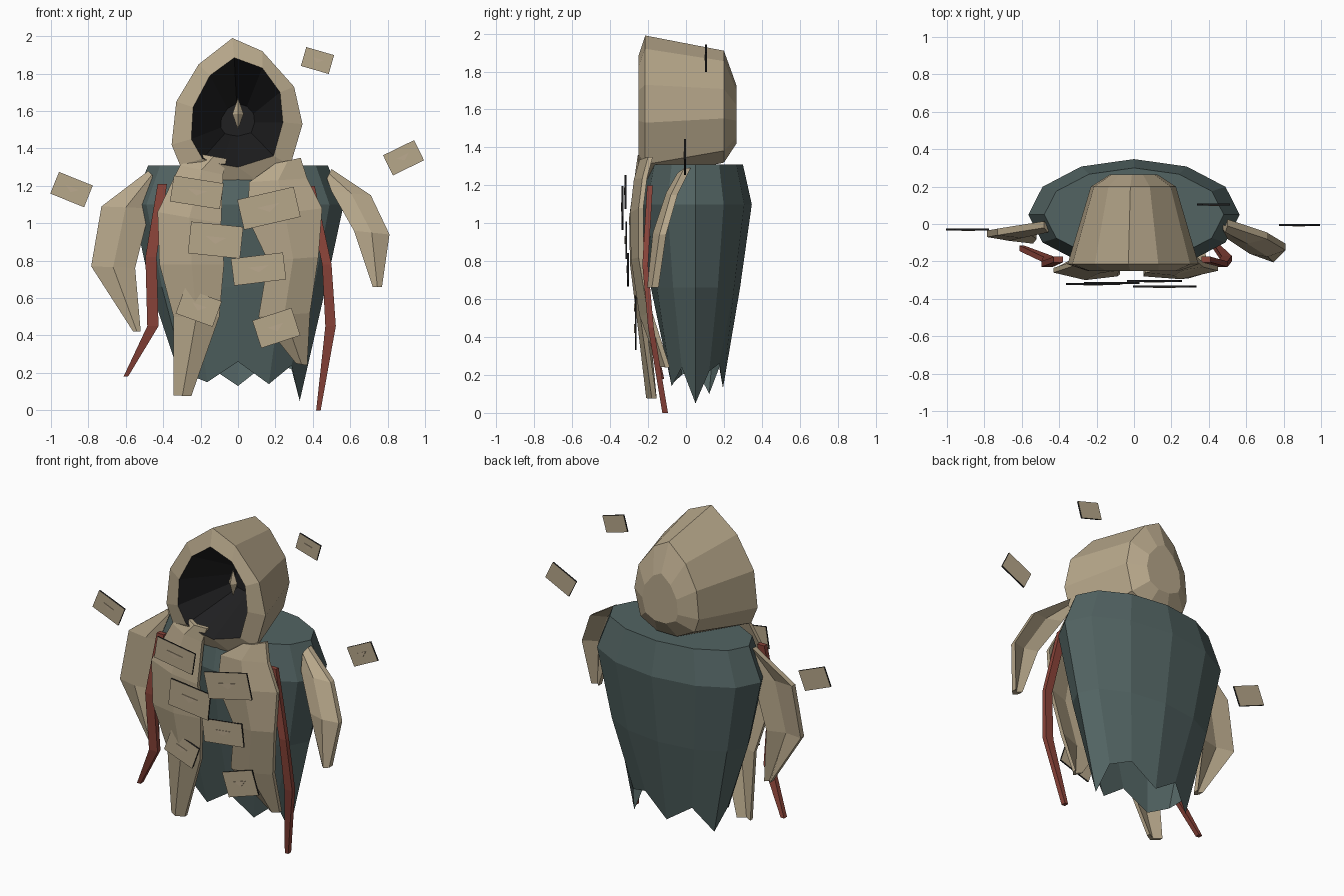
import bpy, bmesh, math

if "Cube" in bpy.data.objects:
    bpy.data.objects.remove(bpy.data.objects["Cube"])


def material(name, rgb):
    m = bpy.data.materials.new(name)
    m.diffuse_color = (*rgb, 1)
    m.use_nodes = True
    m.node_tree.nodes["Principled BSDF"].inputs["Base Color"].default_value = m.diffuse_color
    return m


TAN = material("tan cloth", (0.47, 0.385, 0.255))
TEAL = material("dark teal cloth", (0.085, 0.127, 0.124))
RED = material("dull red ribbon", (0.26, 0.058, 0.042))
BLACK = material("shadow black", (0.014, 0.014, 0.015))
PALE = material("pale tan mark", (0.50, 0.40, 0.275))


def loft(name, rings, mats, cap_start=True, cap_end=True, rule=None):
    """Skin closed rings of points; rule(face) picks the material index."""
    bm = bmesh.new()
    vr = [[bm.verts.new(p) for p in r] for r in rings]
    n = len(rings[0])
    for a, b in zip(vr, vr[1:]):
        for i in range(n):
            j = (i + 1) % n
            bm.faces.new((a[i], a[j], b[j], b[i]))
    if cap_start:
        bm.faces.new(vr[0])
    if cap_end:
        bm.faces.new(vr[-1])
    bmesh.ops.recalc_face_normals(bm, faces=bm.faces)
    bm.normal_update()
    if rule:
        for f in bm.faces:
            f.material_index = rule(f)
    me = bpy.data.meshes.new(name)
    bm.to_mesh(me)
    bm.free()
    for m in mats:
        me.materials.append(m)
    ob = bpy.data.objects.new(name, me)
    bpy.context.collection.objects.link(ob)
    return ob


# Robe body: stacked ellipses ending in a ragged hem
def ellipse(rx, ry, zs):
    return [(rx * math.cos(i * math.pi / 6), 0.05 + ry * math.sin(i * math.pi / 6), zs[i])
            for i in range(12)]


hem = [0.05, 0.22, 0.26, 0.13, 0.24, 0.10, 0.24, 0.2, 0.15, 0.26, 0.14, 0.24]
loft("robe_body", [ellipse(0.48, 0.25, [1.31] * 12), ellipse(0.565, 0.297, [1.1] * 12),
                   ellipse(0.47, 0.235, [0.66] * 12), ellipse(0.33, 0.145, hem)],
     [TEAL], cap_end=False)

# Hood: outer shell from the back to the rim, then a dark hollow
outer = [(-0.03, 1.99), (0.13, 1.92), (0.30, 1.73), (0.345, 1.53), (0.28, 1.31), (0.1, 1.23),
         (-0.12, 1.23), (-0.31, 1.31), (-0.355, 1.42), (-0.33, 1.65), (-0.21, 1.85)]
inner = [(-0.02, 1.885), (0.13, 1.83), (0.225, 1.70), (0.24, 1.54), (0.19, 1.36), (0.0, 1.30),
         (-0.09, 1.315), (-0.19, 1.345), (-0.25, 1.45), (-0.24, 1.62), (-0.15, 1.79)]


def section(pts, y, sx, sz, c0, c):
    return [(x * sx, y, c + (z - c0) * sz) for x, z in pts]


hood_rings = [section(outer, 0.265, 0.36, 0.41, 1.6, 1.57),
              section(outer, 0.20, 0.65, 0.776, 1.6, 1.607),
              section(outer, -0.215, 1, 1, 0, 0),
              section(inner, -0.25, 1, 1, 0, 0),
              section(inner, 0.10, 0.37, 0.3, 1.58, 1.55)]


def hollow(f):
    keys = [(round(v.co.x, 4), round(v.co.z, 4)) for v in f.verts]
    deep = {(round(x, 4), round(z, 4)) for x, _, z in hood_rings[4]}
    return int(any(k in deep for k in keys))


loft("hood", hood_rings, [TAN, BLACK], rule=hollow)

# Diamond floating inside the hood
bm = bmesh.new()
bmesh.ops.create_cone(bm, segments=4, radius1=0.03, radius2=0, depth=0.085)
bmesh.ops.delete(bm, geom=[f for f in bm.faces if len(f.verts) == 4], context='FACES_ONLY')
bmesh.ops.translate(bm, verts=bm.verts, vec=(0, 0, 0.0425))
low = bmesh.ops.duplicate(bm, geom=bm.verts[:] + bm.edges[:] + bm.faces[:])["geom"]
for v in low:
    if isinstance(v, bmesh.types.BMVert):
        v.co.z *= -1
bmesh.ops.remove_doubles(bm, verts=bm.verts, dist=0.001)
bmesh.ops.recalc_face_normals(bm, faces=bm.faces)
me = bpy.data.meshes.new("face_diamond")
bm.to_mesh(me)
bm.free()
me.materials.append(TAN)
diamond = bpy.data.objects.new("face_diamond", me)
diamond.location = (0, -0.05, 1.585)
bpy.context.collection.objects.link(diamond)


# Cloth bands: each station is left x, z, y, then right x, z, y
def band(name, stations, bulge, thick):
    rings = []
    for lx, lz, ly, rx, rz, ry in stations:
        mx, mz, my = (lx + rx) / 2, (lz + rz) / 2, (ly + ry) / 2 - bulge
        rings.append([(lx, ly, lz), (mx, my, mz), (rx, ry, rz),
                      (rx, ry + thick, rz), (mx, my + thick, mz), (lx, ly + thick, lz)])
    return loft(name, rings, [TAN])


band("left_stole", [(-0.20, 1.37, -0.22, -0.06, 1.345, -0.23),
                    (-0.31, 1.31, -0.22, -0.08, 1.26, -0.25),
                    (-0.43, 1.06, -0.26, -0.09, 1.0, -0.28),
                    (-0.42, 0.78, -0.26, -0.075, 0.78, -0.27),
                    (-0.345, 0.5, -0.22, -0.10, 0.5, -0.24),
                    (-0.345, 0.08, -0.18, -0.25, 0.075, -0.18)], 0.03, 0.025)
band("right_stole", [(0.20, 1.32, -0.23, 0.335, 1.35, -0.20),
                     (0.06, 1.22, -0.26, 0.37, 1.24, -0.23),
                     (0.05, 1.03, -0.28, 0.45, 1.08, -0.25),
                     (0.16, 0.8, -0.27, 0.43, 0.82, -0.25),
                     (0.11, 0.5, -0.23, 0.385, 0.52, -0.2),
                     (0.31, 0.25, -0.12, 0.37, 0.24, -0.11)], 0.03, 0.025)

# Drooping sleeves
band("left_sleeve", [(-0.48, 1.28, -0.02, -0.44, 1.24, -0.02),
                     (-0.73, 1.09, -0.06, -0.47, 1.08, -0.04),
                     (-0.785, 0.77, -0.07, -0.55, 0.76, -0.06),
                     (-0.56, 0.42, -0.08, -0.52, 0.42, -0.08)], 0.025, 0.035)
band("right_sleeve", [(0.475, 1.24, -0.03, 0.50, 1.29, -0.01),
                      (0.50, 1.17, -0.08, 0.71, 1.15, -0.08),
                      (0.62, 0.96, -0.16, 0.81, 0.94, -0.14),
                      (0.72, 0.66, -0.18, 0.77, 0.66, -0.18)], 0.025, 0.035)


# Red ribbons with a square section
def ribbon(name, path):
    rings = [[(x - w, y - 0.015, z), (x + w, y - 0.015, z),
              (x + w, y + 0.015, z), (x - w, y + 0.015, z)] for x, y, z, w in path]
    loft(name, rings, [RED])


ribbon("left_ribbon", [(-0.405, -0.19, 1.21, 0.025), (-0.465, -0.215, 0.82, 0.03),
                       (-0.455, -0.19, 0.45, 0.03), (-0.60, -0.13, 0.18, 0.012)])
ribbon("right_ribbon", [(0.385, -0.19, 1.20, 0.025), (0.475, -0.215, 0.78, 0.025),
                        (0.495, -0.185, 0.45, 0.028), (0.43, -0.11, 0.0, 0.012)])


# Paper charms: tan faces with dark edges and a small pale triangle
def charm(name, x, y, z, w, h, degrees):
    corners = [(-w / 2, -h / 2), (w / 2, -h / 2), (w / 2, h / 2), (-w / 2, h / 2)]
    tri = [(-0.2 * w, 0.1 * h), (0, -0.12 * h), (0.2 * w, 0.1 * h)]
    plate = loft(name, [[(a, s, b) for a, b in corners] for s in (-0.005, 0.005)], [TAN, BLACK],
                 rule=lambda f: int(abs(f.normal.y) < 0.5))
    mark = loft(name + "_mark", [[(a, s, b) for a, b in tri] for s in (-0.008, -0.004)], [PALE])
    for ob in (plate, mark):
        ob.location = (x, y, z)
        ob.rotation_euler.y = -math.radians(degrees)


charms = [(-0.22, -0.32, 1.165, 0.27, 0.14, -9), (-0.12, -0.315, 0.91, 0.28, 0.17, -6),
          (0.165, -0.335, 1.08, 0.31, 0.165, 13), (0.11, -0.305, 0.755, 0.28, 0.145, 7),
          (-0.21, -0.265, 0.55, 0.21, 0.145, -20), (0.205, -0.265, 0.44, 0.22, 0.155, 18),
          (0.425, 0.105, 1.87, 0.155, 0.105, -16), (0.885, -0.005, 1.35, 0.185, 0.12, 26),
          (-0.89, -0.03, 1.18, 0.195, 0.125, -22)]
for i, c in enumerate(charms):
    charm(f"paper_charm_{i + 1}", *c)
